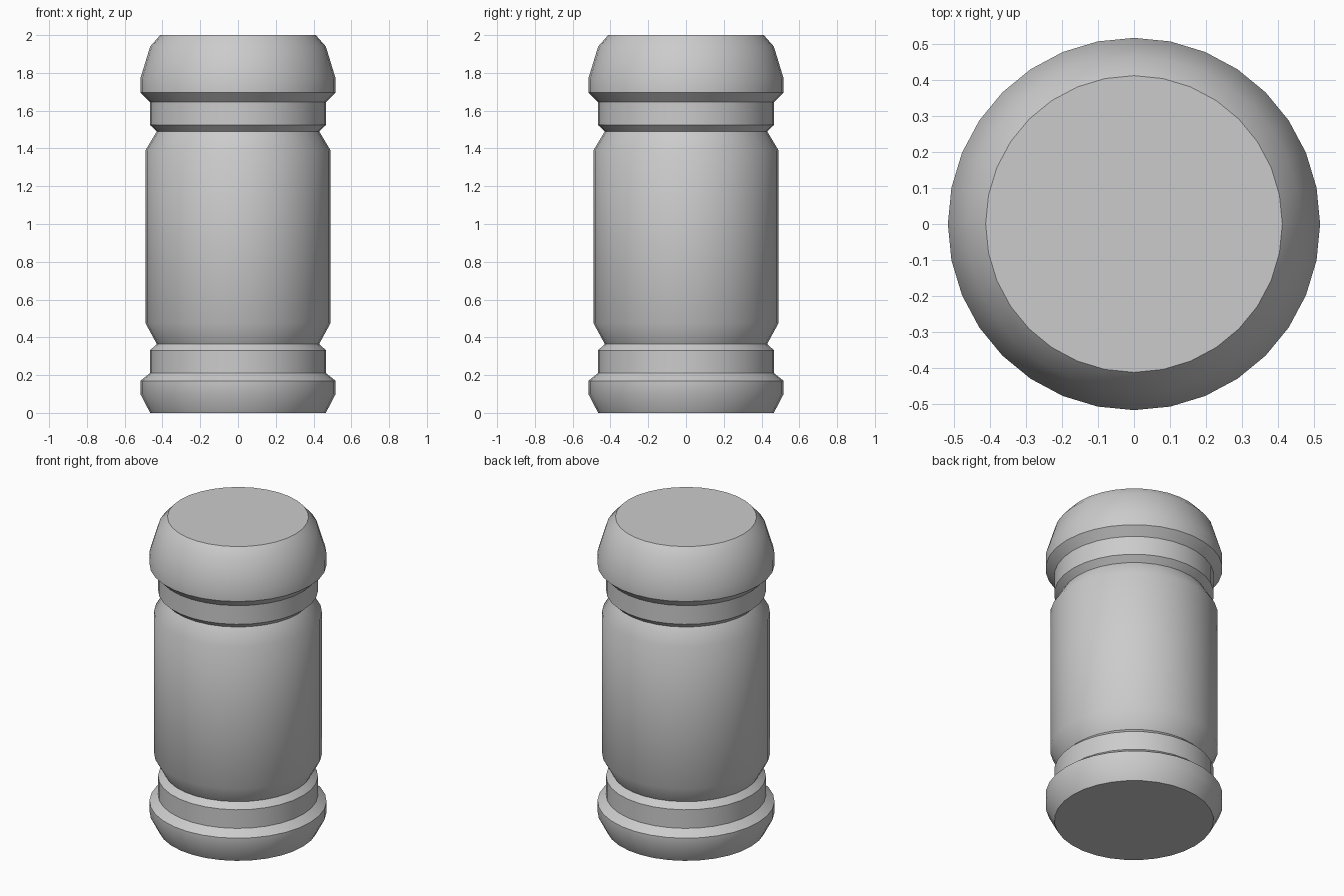
import bpy
import bmesh
from math import cos, sin, tau

cube = bpy.data.objects.get("Cube")
if cube:
    bpy.data.objects.remove(cube, do_unlink=True)

SIDES = 32

# Silhouette from bottom to top: radius, height, crisp ring
PROFILE = [
    (0.465, 0.00, True),    # base
    (0.517, 0.10, False),
    (0.517, 0.17, True),
    (0.467, 0.21, True),    # lower neck
    (0.467, 0.33, True),
    (0.430, 0.365, True),
    (0.490, 0.475, False),  # barrel
    (0.490, 1.39, False),
    (0.430, 1.49, True),
    (0.467, 1.525, True),   # upper neck
    (0.467, 1.645, True),
    (0.517, 1.695, True),   # cap
    (0.517, 1.77, False),
    (0.465, 1.94, False),
    (0.412, 2.00, True),
]

# Single plain grey
grey = bpy.data.materials.new("light grey")
grey.use_nodes = True
grey.diffuse_color = (0.6, 0.6, 0.6, 1)
grey.node_tree.nodes["Principled BSDF"].inputs["Base Color"].default_value = grey.diffuse_color


def lathe(name, profile, material):
    """Revolve a profile around z and close both ends."""
    bm = bmesh.new()
    rings = [[bm.verts.new((r * cos(tau * i / SIDES), r * sin(tau * i / SIDES), z))
              for i in range(SIDES)] for r, z, _ in profile]
    for low, high in zip(rings, rings[1:]):
        for i in range(SIDES):
            j = (i + 1) % SIDES
            bm.faces.new((low[i], low[j], high[j], high[i]))
    bm.faces.new(reversed(rings[0]))
    bm.faces.new(rings[-1])
    for face in bm.faces:
        face.smooth = True
    # Keep the crisp rings sharp under smooth shading
    for ring, (_, _, crisp) in zip(rings, profile):
        if crisp:
            for i in range(SIDES):
                bm.edges.get((ring[i - 1], ring[i])).smooth = False
    mesh = bpy.data.meshes.new(name)
    bm.to_mesh(mesh)
    bm.free()
    mesh.materials.append(material)
    obj = bpy.data.objects.new(name, mesh)
    bpy.context.collection.objects.link(obj)
    return obj


lathe("turned_post", PROFILE, grey)
